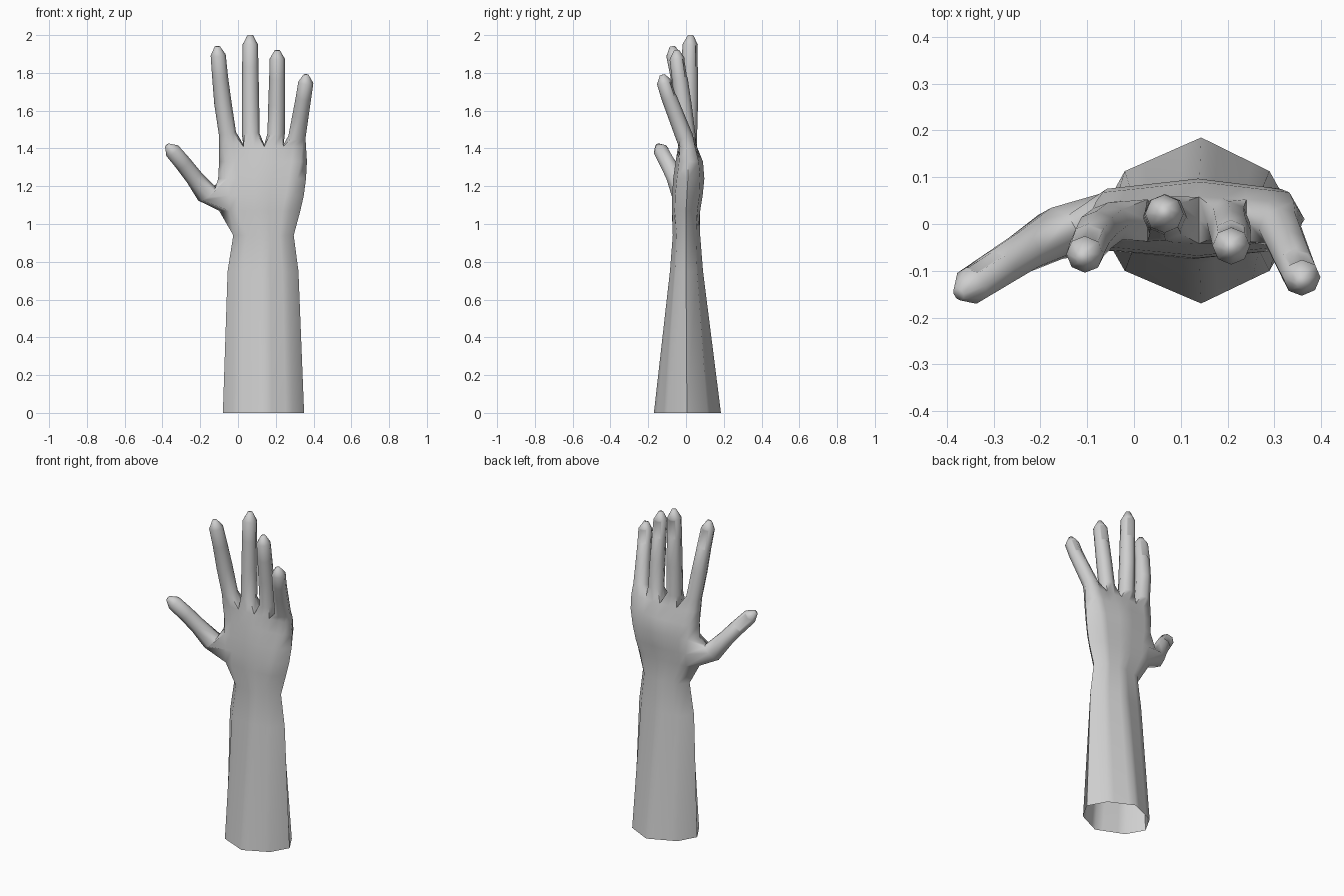
import bpy, bmesh, math
from mathutils import Vector

cube = bpy.data.objects.get("Cube")
if cube:
    bpy.data.objects.remove(cube, do_unlink=True)

skin = bpy.data.materials.new("light_grey")
skin.use_nodes = True
colour = (0.62, 0.62, 0.62, 1)
skin.diffuse_color = colour
skin.node_tree.nodes["Principled BSDF"].inputs["Base Color"].default_value = colour

bm = bmesh.new()
X, Y, Z = Vector((1, 0, 0)), Vector((0, 1, 0)), Vector((0, 0, 1))


def cross_section(z, xl, xr, inset, yl, yr, yf, yb, k):
    """Twenty-point ring: left, nine front, right, nine back (all left to right)."""
    span = xr - xl
    xa, xm, xb = xl + inset * span, xl + 0.52 * span, xr - inset * span

    def row(ym):
        a = Vector((xa, yl + (ym - yl) * k, z))
        m = Vector((xm, ym, z))
        b = Vector((xb, yr + (ym - yr) * k, z))
        pts = [a.lerp(m, i / 4) for i in range(4)] + [m.lerp(b, i / 4) for i in range(5)]
        return [bm.verts.new(p) for p in pts]

    return {"L": bm.verts.new((xl, yl, z)), "F": row(yf),
            "R": bm.verts.new((xr, yr, z)), "B": row(yb)}


def loop(s):
    return [s["L"], *s["F"], s["R"], *reversed(s["B"])]


def bridge(a, b, skip=()):
    n = len(a)
    return [bm.faces.new((a[i], a[(i + 1) % n], b[(i + 1) % n], b[i]))
            for i in range(n) if i not in skip]


# Forearm, wrist and palm: z, left x, right x, corner inset, side y's, front y, back y, roundness
rows = [
    (0.00, -0.08, 0.35, 0.14, 0.005, 0.005, -0.17, 0.185, 0.60),
    (0.75, -0.055, 0.32, 0.14, 0.0, 0.0, -0.085, 0.09, 0.65),
    (0.94, -0.025, 0.295, 0.14, 0.0, 0.0, -0.07, 0.075, 0.70),
    (1.07, -0.10, 0.33, 0.13, 0.01, 0.0, -0.075, 0.075, 0.80),
    (1.15, -0.10, 0.348, 0.12, 0.01, 0.005, -0.073, 0.088, 0.80),
    (1.24, -0.105, 0.36, 0.10, 0.01, 0.01, -0.068, 0.097, 0.75),
    (1.33, -0.10, 0.365, 0.07, 0.01, 0.01, -0.055, 0.09, 0.72),
    (1.41, -0.10, 0.36, 0.04, 0.005, 0.005, -0.042, 0.058, 0.80),
]
sec = [cross_section(*r) for r in rows]
for i in range(len(sec) - 1):
    # the left edge stays open where the thumb grows out
    bridge(loop(sec[i]), loop(sec[i + 1]), (0, 19) if i in (3, 4) else ())

nails = []


def digit(root, path, u_hint, v_hint, nail):
    """Grow an eight-sided digit from a root loop along (x, y, z, radius) points."""
    pts = [Vector(p[:3]) for p in path]
    prev, strips = root, []
    for i, c in enumerate(pts):
        d = (pts[min(i + 1, len(pts) - 1)] - pts[max(i - 1, 0)]).normalized()
        u = (u_hint - d * u_hint.dot(d)).normalized()
        v = v_hint - d * v_hint.dot(d)
        v = (v - u * v.dot(u)).normalized()
        ring = []
        for j in range(8):
            a = math.radians(225 + 45 * j)
            ring.append(bm.verts.new(c + (u * math.cos(a) + v * math.sin(a)) * path[i][3]))
        strips.append(bridge(prev, ring))
        prev = ring
    bm.faces.new(prev)
    nails.append([strips[-2][nail - 1], strips[-2][nail]])


# Fingers, sharing web vertices between neighbours
fingers = [
    [(-0.056, 0.0, 1.48, 0.046), (-0.08, -0.018, 1.64, 0.046), (-0.095, -0.04, 1.78, 0.042),
     (-0.105, -0.065, 1.895, 0.04), (-0.11, -0.073, 1.94, 0.014)],
    [(0.067, 0.012, 1.48, 0.047), (0.066, 0.018, 1.66, 0.046), (0.065, 0.02, 1.83, 0.043),
     (0.065, 0.022, 1.95, 0.041), (0.065, 0.025, 2.0, 0.014)],
    [(0.202, 0.003, 1.48, 0.046), (0.205, -0.015, 1.63, 0.045), (0.207, -0.033, 1.77, 0.042),
     (0.208, -0.047, 1.875, 0.04), (0.208, -0.05, 1.92, 0.014)],
    [(0.312, -0.008, 1.46, 0.046), (0.332, -0.055, 1.58, 0.043), (0.347, -0.09, 1.67, 0.041),
     (0.359, -0.115, 1.75, 0.04), (0.36, -0.125, 1.79, 0.014)],
]
top = sec[-1]
F, B = top["F"], top["B"]
webs = [top["L"]]
for i in (2, 4, 6):
    webs.append(bm.verts.new((F[i].co + B[i].co) / 2 + Z * 0.01))
webs.append(top["R"])
for i, path in enumerate(fingers):
    a, m, b = 2 * i, 2 * i + 1, 2 * i + 2
    digit([F[a], F[m], F[b], webs[i + 1], B[b], B[m], B[a], webs[i]], path, X, Y, 5)

# Thumb, grown from the opening in the left edge
lo, mid, hi = sec[3], sec[4], sec[5]
thumb_root = [lo["F"][0], lo["L"], lo["B"][0], mid["B"][0],
              hi["B"][0], hi["L"], hi["F"][0], mid["F"][0]]
thumb = [(-0.165, -0.02, 1.16, 0.058), (-0.235, -0.06, 1.25, 0.046),
         (-0.29, -0.095, 1.32, 0.044), (-0.348, -0.132, 1.388, 0.042),
         (-0.375, -0.15, 1.415, 0.015)]
digit(thumb_root, thumb, Y, Z, 3)
bm.verts.remove(mid["L"])

# Fingernails, inset into the backs of the fingertips
bmesh.ops.recalc_face_normals(bm, faces=bm.faces[:])
for pair in nails:
    bmesh.ops.inset_region(bm, faces=pair, thickness=0.008, depth=-0.003)

mesh = bpy.data.meshes.new("hand_and_forearm")
bm.to_mesh(mesh)
bm.free()
mesh.materials.append(skin)
hand = bpy.data.objects.new("hand_and_forearm", mesh)
bpy.context.collection.objects.link(hand)
bpy.ops.object.select_all(action="DESELECT")
hand.select_set(True)
bpy.context.view_layer.objects.active = hand
bpy.ops.object.shade_smooth_by_angle(angle=math.radians(65))
